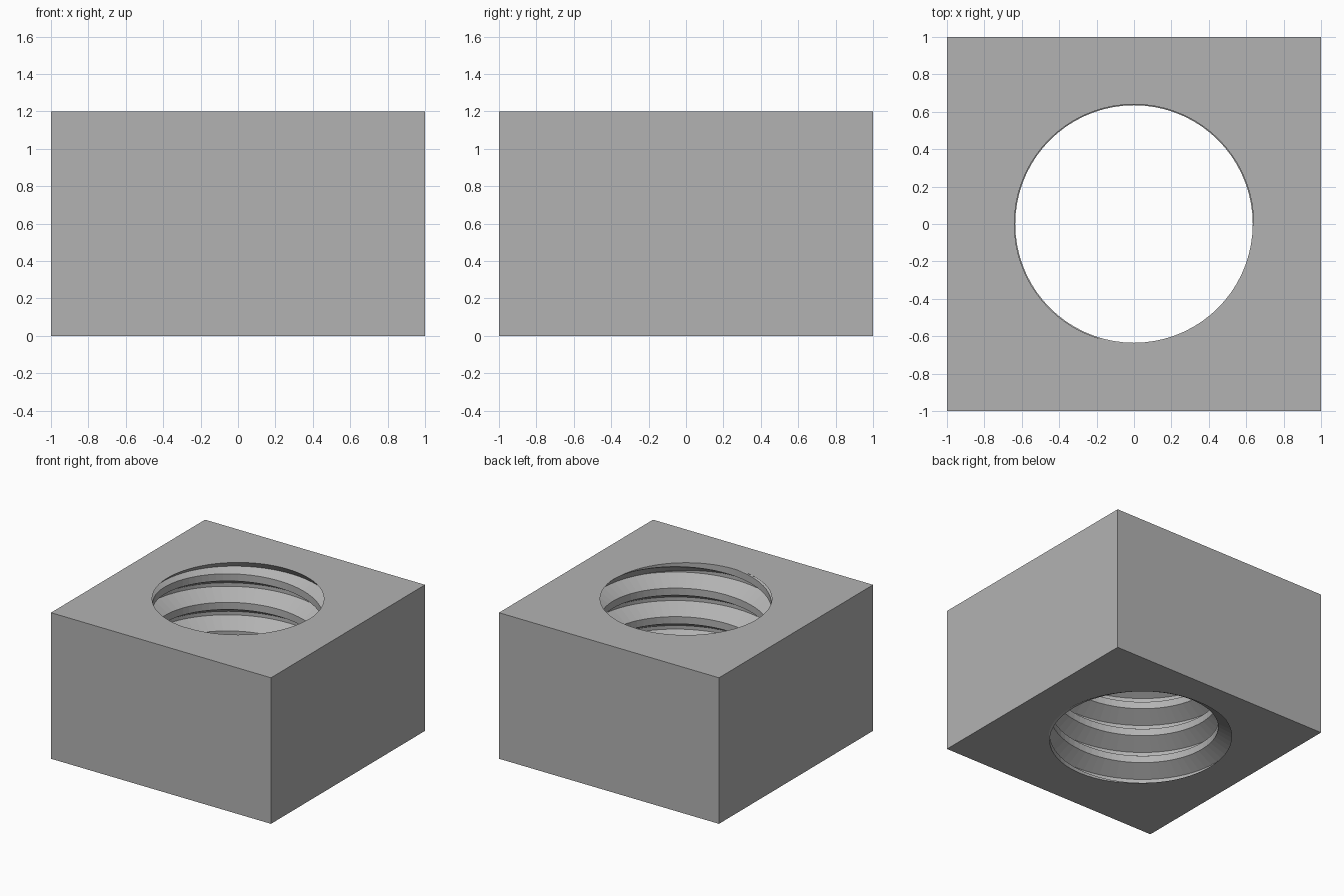
import bpy, bmesh
from math import sin, cos, radians, pi

cube = bpy.data.objects.get("Cube")
if cube:
    bpy.data.objects.remove(cube, do_unlink=True)

HEIGHT = 1.2
PITCH = 0.2345
MINOR, MAJOR = 0.635, 0.762
SEGMENTS = 72
TURNS = 8

grey = bpy.data.materials.new("plain_grey")
grey.use_nodes = True
colour = (0.45, 0.45, 0.45, 1)
grey.diffuse_color = colour
grey.node_tree.nodes["Principled BSDF"].inputs["Base Color"].default_value = colour


def add_object(name, bm):
    bmesh.ops.recalc_face_normals(bm, faces=bm.faces[:])
    mesh = bpy.data.meshes.new(name)
    bm.to_mesh(mesh)
    bm.free()
    mesh.materials.append(grey)
    obj = bpy.data.objects.new(name, mesh)
    bpy.context.collection.objects.link(obj)
    return obj


def close_ends(bm, low, high):
    # Fan every open edge to a point on the axis
    tips = [bm.verts.new((0, 0, low)), bm.verts.new((0, 0, high))]
    for edge in [e for e in bm.edges if e.is_boundary]:
        a, b = edge.verts
        bm.faces.new((a, b, tips[(a.co.z + b.co.z) / 2 > HEIGHT / 2]))


def thread_core():
    # Helical sweep of a truncated 60 degree thread profile
    profile = [(MINOR, 0), (MAJOR, 5 / 16), (MAJOR, 7 / 16), (MINOR, 3 / 4)]
    start = 1.025 - 6 * PITCH
    bm = bmesh.new()
    steps = TURNS * SEGMENTS
    grid = []
    for i in range(steps + SEGMENTS + 1):
        turn = i / SEGMENTS
        angle = 2 * pi * turn
        points = profile if i <= steps else profile[:1]
        grid.append([bm.verts.new((r * cos(angle), r * sin(angle),
                                   start + PITCH * (turn + rise)))
                     for r, rise in points])
    columns = [grid[i] + [grid[i + SEGMENTS][0]] for i in range(steps + 1)]
    for left, right in zip(columns, columns[1:]):
        for k in range(len(profile)):
            bm.faces.new((left[k], right[k], right[k + 1], left[k + 1]))
    close_ends(bm, start - PITCH, start + (TURNS + 2) * PITCH)
    return add_object("thread_core", bm)


def runout_limit():
    # Cone that fades the groove out beneath the top face
    lip = MINOR + 0.005
    rings = []
    bm = bmesh.new()
    for r, z in [(lip + HEIGHT + 0.1, -0.1), (lip, HEIGHT), (lip, HEIGHT + 0.1)]:
        rings.append([bm.verts.new((r * cos(a), r * sin(a), z))
                      for a in (radians(360 * i / SEGMENTS) for i in range(SEGMENTS))])
    for low, high in zip(rings, rings[1:]):
        for i in range(SEGMENTS):
            j = (i + 1) % SEGMENTS
            bm.faces.new((low[i], low[j], high[j], high[i]))
    bm.faces.new(rings[0])
    bm.faces.new(rings[-1])
    return add_object("runout_limit", bm)


def boolean(target, tool, operation):
    mod = target.modifiers.new(operation.lower(), "BOOLEAN")
    mod.object = tool
    mod.operation = operation
    mod.solver = "EXACT"
    tool.hide_render = True
    bpy.context.view_layer.objects.active = target
    bpy.ops.object.modifier_apply(modifier=mod.name)
    bpy.data.objects.remove(tool, do_unlink=True)


# Square block
bm = bmesh.new()
bmesh.ops.create_cube(bm, size=2)
for v in bm.verts:
    v.co.z = HEIGHT if v.co.z > 0 else 0
block = add_object("threaded_block", bm)

# Threaded bore, open at the bottom and fading out at the top
core = thread_core()
boolean(core, runout_limit(), "INTERSECT")
boolean(block, core, "DIFFERENCE")
